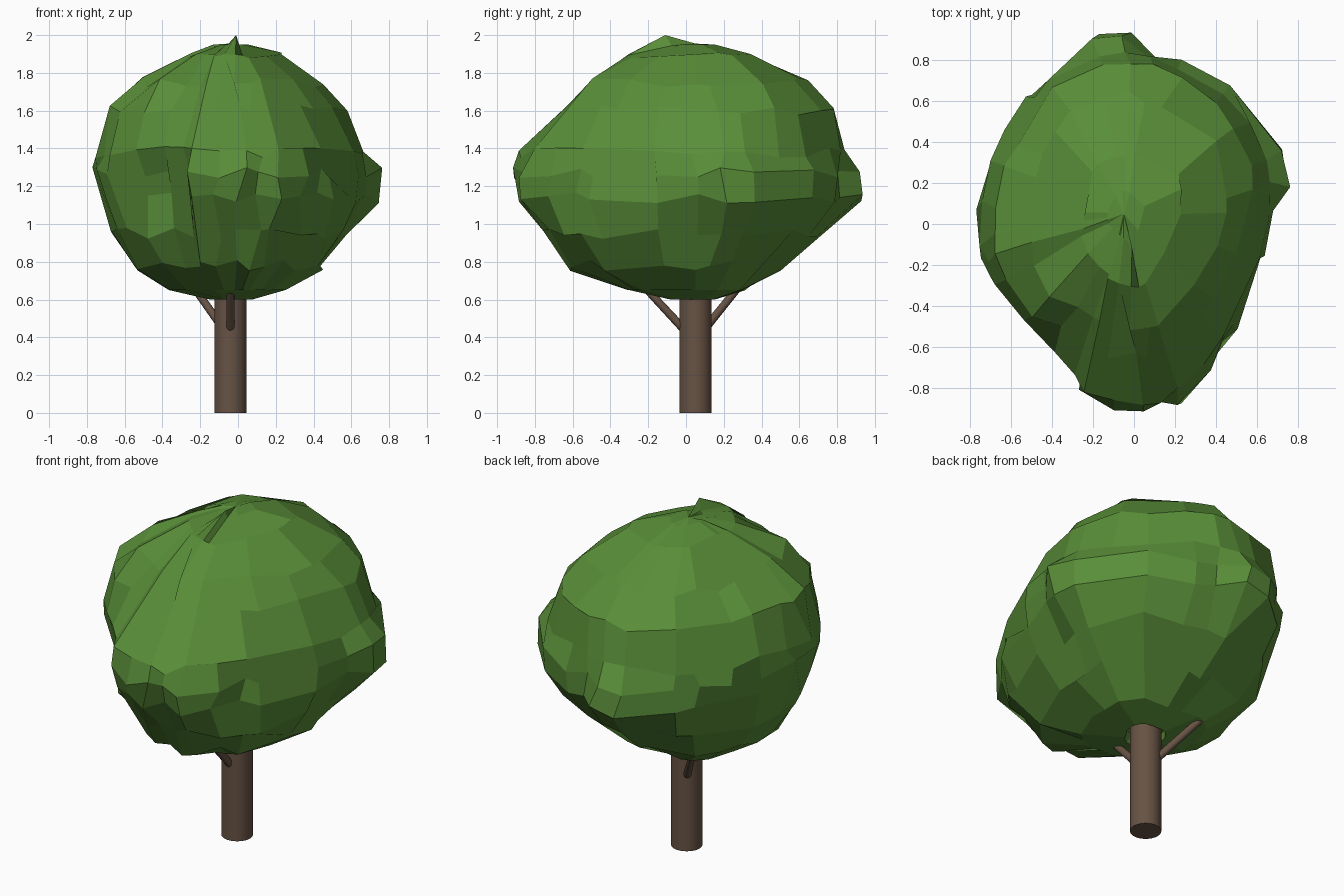
import bpy, bmesh, math, random
from mathutils import Vector

if "Cube" in bpy.data.objects:
    bpy.data.objects.remove(bpy.data.objects["Cube"])

random.seed(4)
CX, CY = -0.04, 0.05


def material(name, rgb):
    m = bpy.data.materials.new(name)
    m.diffuse_color = (*rgb, 1)
    m.use_nodes = True
    m.node_tree.nodes["Principled BSDF"].inputs["Base Color"].default_value = m.diffuse_color
    return m


BARK = material("bark", (0.135, 0.085, 0.058))
LEAF = material("leaf", (0.10, 0.27, 0.04))


# Tapered rod between two points, for trunk and branches
def rod(name, a, b, r1, r2, sides):
    a, b = Vector(a), Vector(b)
    d = b - a
    bpy.ops.mesh.primitive_cone_add(vertices=sides, radius1=r1, radius2=r2, depth=d.length,
                                    location=(a + b) / 2,
                                    rotation=d.to_track_quat('Z', 'Y').to_euler())
    o = bpy.context.object
    o.name = name
    o.data.materials.append(BARK)
    bpy.ops.object.shade_smooth_by_angle(angle=math.radians(40))


rod("trunk", (CX, CY, 0), (CX, CY, 0.72), 0.085, 0.085, 32)
rod("front_branch", (CX, 0.0, 0.43), (CX, -0.26, 0.71), 0.022, 0.02, 12)
rod("back_branch", (-0.06, 0.08, 0.42), (-0.28, 0.33, 0.73), 0.022, 0.02, 12)

# Canopy: plan outline seen from above, anticlockwise
OUTLINE = [(0.76, 0.2), (0.72, 0.36), (0.6, 0.53), (0.49, 0.66), (0.24, 0.8), (0.1, 0.8),
           (-0.04, 0.92), (-0.18, 0.91), (-0.4, 0.7), (-0.52, 0.63), (-0.63, 0.45),
           (-0.7, 0.3), (-0.77, 0.09), (-0.73, -0.08), (-0.75, -0.18), (-0.69, -0.3),
           (-0.5, -0.45), (-0.37, -0.57), (-0.28, -0.73), (-0.25, -0.82), (-0.13, -0.91),
           (0.02, -0.92), (0.12, -0.87), (0.23, -0.89), (0.36, -0.74), (0.44, -0.58),
           (0.51, -0.5), (0.64, -0.18), (0.68, 0.05)]
LEVELS = [0.60, 0.65, 0.78, 0.95, 1.14, 1.27, 1.38, 1.60, 1.75, 1.90, 1.95]
# Share of the outline reached at each level, every 45 degrees from +x
PROFILES = [
    [.15, .38, .63, .78, .98, 1, .90, .78, .65, .35, .13],
    [.15, .40, .62, .85, 1, 1, .96, .86, .72, .42, .13],
    [.12, .27, .56, .80, 1, 1, .94, .91, .69, .34, .13],
    [.15, .45, .70, .86, 1, 1, .97, .88, .72, .36, .13],
    [.15, .45, .70, .87, .95, 1, .99, .88, .65, .28, .13],
    [.15, .48, .75, .92, .95, .98, 1, .94, .74, .36, .13],
    [.14, .36, .72, .83, .95, 1, 1.0, .72, .58, .38, .13],
    [.14, .45, .73, .93, 1, .97, .92, .78, .62, .34, .13]]

n = len(OUTLINE)
angle = [math.atan2(y - CY, x - CX) for x, y in OUTLINE]
radius = [math.hypot(x - CX, y - CY) for x, y in OUTLINE]
# Bulges belong to the widest levels only, so the others use a smoothed outline
smooth = [sum(w * radius[(i + d) % n] for d, w in ((-2, .1), (-1, .25), (0, .3), (1, .25), (2, .1)))
          for i in range(n)]
groove = [random.uniform(-1, 1) for _ in OUTLINE]

bm = bmesh.new()
# Recess around the trunk
rings = [[bm.verts.new((CX + 0.1 * math.cos(t), CY + 0.1 * math.sin(t), 0.64)) for t in angle]]
for k, z in enumerate(LEVELS):
    ring = []
    for i in range(n):
        t = (angle[i] / (math.pi / 4)) % 8
        j = int(t) % 8
        f = PROFILES[j][k] * (1 - t % 1) + PROFILES[(j + 1) % 8][k] * (t % 1)
        r = f * (radius[i] if k in (4, 5) else smooth[i])
        dz = da = 0
        if 1 < k < 10:
            if k != 5:
                r *= 1 + random.uniform(-.025, .025)
            dz = random.uniform(-.03, .03) if k < 9 else random.uniform(-.012, .008)
            da = random.uniform(-.035, .035)
        if k >= 8:
            r *= 1 + 0.05 * groove[i]
            dz -= 0.012 * max(0, groove[i])
        ring.append(bm.verts.new((CX + r * math.cos(angle[i] + da),
                                  CY + r * math.sin(angle[i] + da), z + dz)))
    rings.append(ring)
# Small pointed tip
rings[-1][21].co = (-0.01, -0.11, 2.0)

for a, b in zip(rings, rings[1:]):
    for i in range(n):
        bm.faces.new((a[i], a[(i + 1) % n], b[(i + 1) % n], b[i]))
top = bm.verts.new((CX - 0.01, CY, 1.955))
low = bm.verts.new((CX, CY, 0.68))
for i in range(n):
    bm.faces.new((rings[-1][i], rings[-1][(i + 1) % n], top))
    bm.faces.new((rings[0][(i + 1) % n], rings[0][i], low))
bmesh.ops.recalc_face_normals(bm, faces=bm.faces)
mesh = bpy.data.meshes.new("canopy")
bm.to_mesh(mesh)
bm.free()
canopy = bpy.data.objects.new("canopy", mesh)
bpy.context.collection.objects.link(canopy)
mesh.materials.append(LEAF)
# Merge nearly flat neighbours into larger facets
dec = canopy.modifiers.new("facets", 'DECIMATE')
dec.decimate_type = 'DISSOLVE'
dec.angle_limit = math.radians(10)
